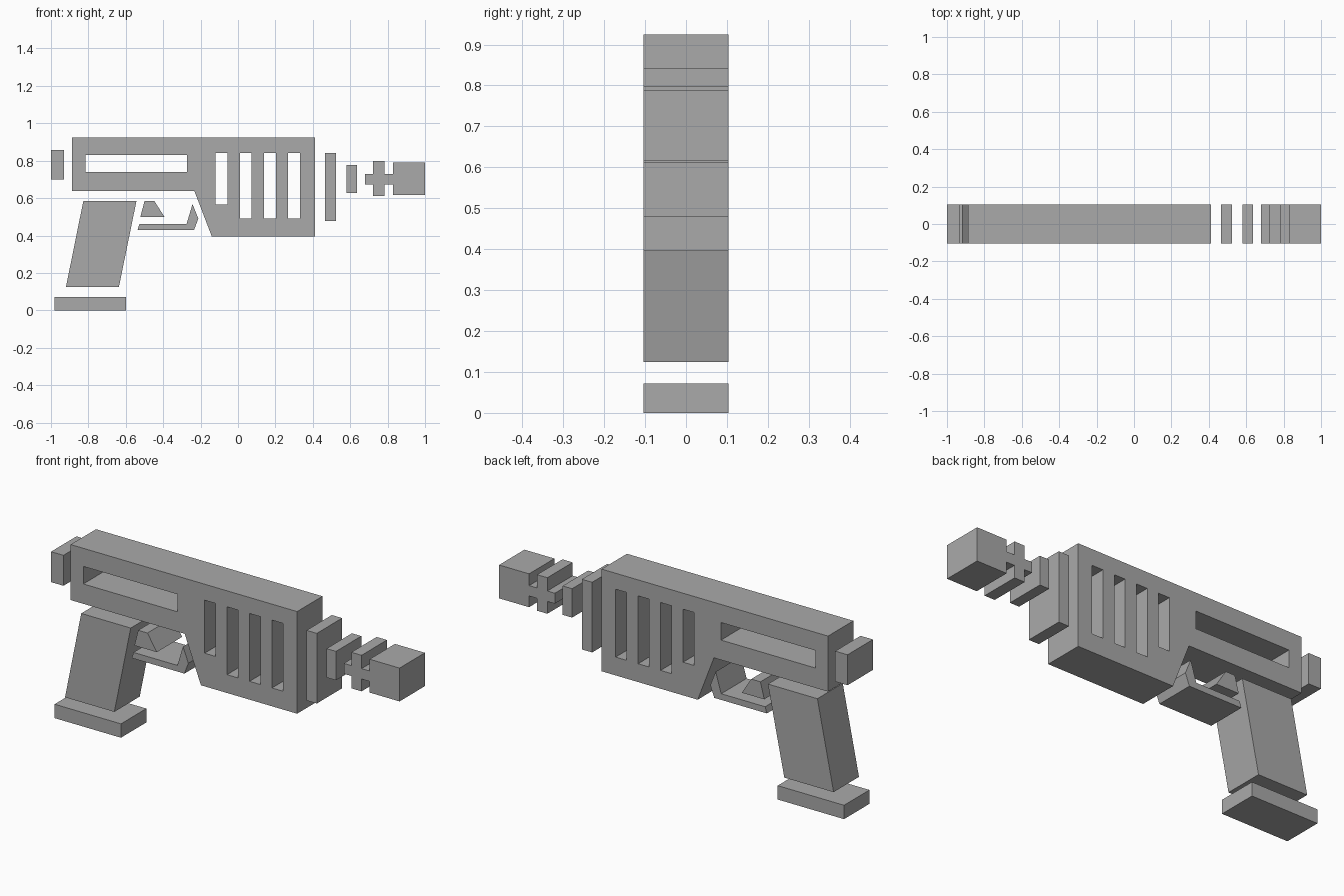
import bpy, bmesh
from math import radians
from mathutils import Matrix

cube = bpy.data.objects.get("Cube")
if cube:
    bpy.data.objects.remove(cube, do_unlink=True)

HALF_DEPTH = 0.104

# Single plain grey
grey = bpy.data.materials.new("plain grey")
grey.use_nodes = True
colour = (0.4, 0.4, 0.4, 1)
grey.diffuse_color = colour
grey.node_tree.nodes["Principled BSDF"].inputs["Base Color"].default_value = colour


def rect(x0, x1, z0, z1):
    return [(x0, z0), (x1, z0), (x1, z1), (x0, z1)]


def plate(name, outline, holes=()):
    """Extrude a side profile, with optional through holes, across the full depth."""
    curve = bpy.data.curves.new(name + " profile", "CURVE")
    curve.dimensions = "2D"
    curve.fill_mode = "BOTH"
    curve.extrude = HALF_DEPTH
    for loop in [outline, *holes]:
        spline = curve.splines.new("POLY")
        spline.points.add(len(loop) - 1)
        for point, (x, z) in zip(spline.points, loop):
            point.co = (x, z, 0, 1)
        spline.use_cyclic_u = True
    helper = bpy.data.objects.new(name + " profile", curve)
    bpy.context.scene.collection.objects.link(helper)
    graph = bpy.context.evaluated_depsgraph_get()
    mesh = bpy.data.meshes.new_from_object(helper.evaluated_get(graph))
    bpy.data.objects.remove(helper, do_unlink=True)
    bpy.data.curves.remove(curve)

    # Weld the caps to the walls and stand the profile upright
    bm = bmesh.new()
    bm.from_mesh(mesh)
    bmesh.ops.remove_doubles(bm, verts=bm.verts, dist=1e-5)
    bm.transform(Matrix.Rotation(radians(90), 4, "X"))
    bmesh.ops.recalc_face_normals(bm, faces=bm.faces)
    for face in bm.faces:
        face.smooth = False
        face.material_index = 0
    bm.to_mesh(mesh)
    bm.free()
    mesh.name = name
    mesh.materials.clear()
    mesh.materials.append(grey)
    obj = bpy.data.objects.new(name, mesh)
    bpy.context.scene.collection.objects.link(obj)
    return obj


# Main body with a long slot and four vents
vents = [rect(x, x + 0.063, 0.567 if i == 0 else 0.49, 0.842)
         for i, x in enumerate((-0.119, 0.01, 0.139, 0.268))]
plate("body",
      [(-0.888, 0.637), (-0.233, 0.637), (-0.14, 0.395),
       (0.412, 0.395), (0.412, 0.925), (-0.888, 0.925)],
      [rect(-0.815, -0.274, 0.74, 0.831)] + vents)

# Rear cap and the two barrel rings
plate("rear_cap", rect(-1, -0.929, 0.7, 0.858))
plate("large_barrel_ring", rect(0.466, 0.525, 0.478, 0.842))
plate("small_barrel_ring", rect(0.581, 0.635, 0.628, 0.778))

# Muzzle: thin stem, cross plate and end block in one outline
plate("muzzle",
      [(0.68, 0.674), (0.723, 0.674), (0.723, 0.61), (0.782, 0.61),
       (0.782, 0.674), (0.828, 0.674), (0.828, 0.616), (1, 0.616),
       (1, 0.789), (0.828, 0.789), (0.828, 0.728), (0.782, 0.728),
       (0.782, 0.797), (0.723, 0.797), (0.723, 0.728), (0.68, 0.728)])

# Grip and its base
plate("grip", [(-0.92, 0.124), (-0.637, 0.124), (-0.543, 0.584), (-0.827, 0.584)])
plate("grip_base", rect(-0.98, -0.599, 0, 0.072))

# Trigger and guard
plate("trigger", [(-0.522, 0.499), (-0.393, 0.499), (-0.447, 0.584), (-0.5, 0.584)])
plate("trigger_guard",
      [(-0.537, 0.43), (-0.235, 0.43), (-0.212, 0.49),
       (-0.243, 0.568), (-0.275, 0.462), (-0.527, 0.462)])
